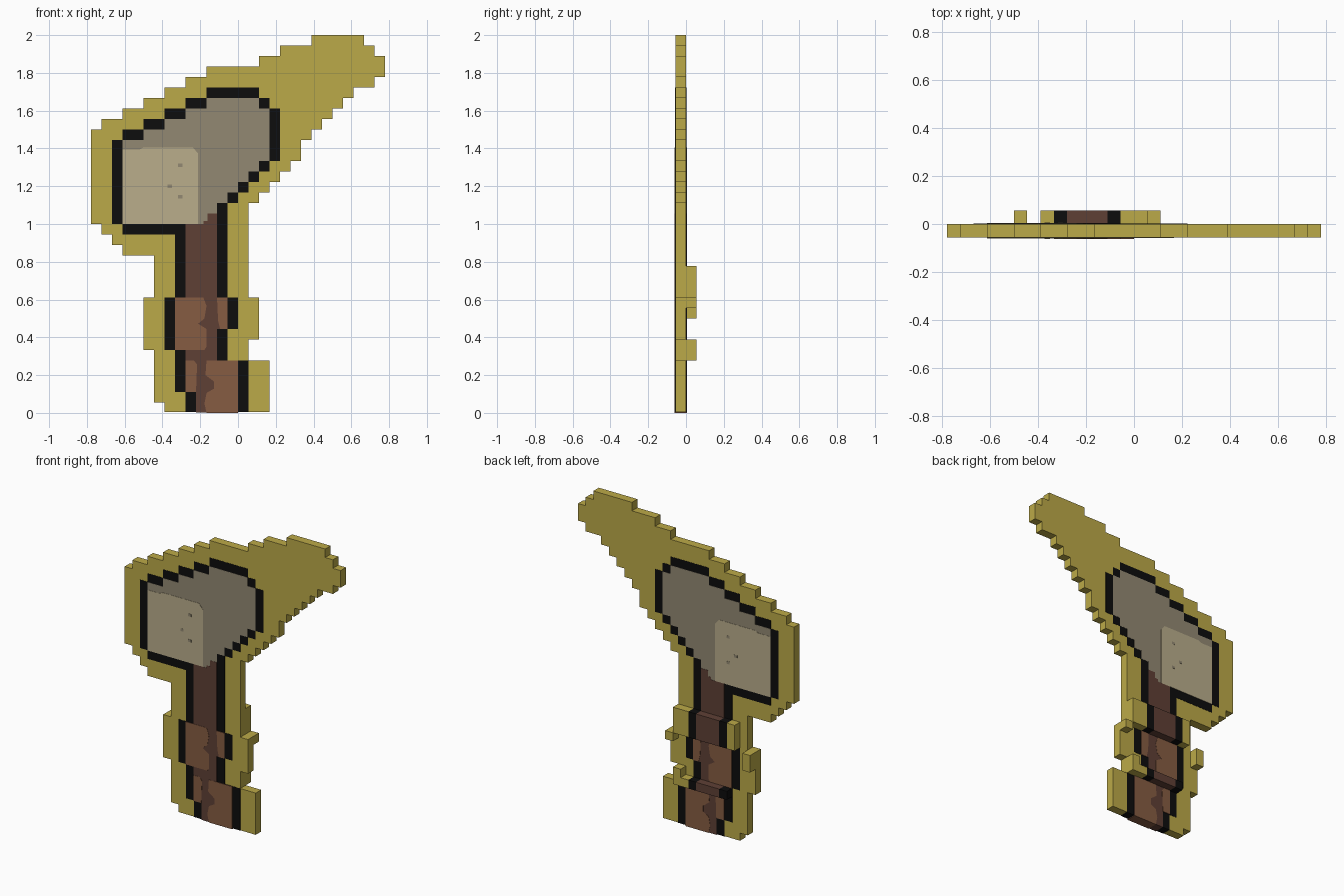
import bpy
import bmesh

default_cube = bpy.data.objects.get("Cube")
if default_cube:
    bpy.data.objects.remove(default_cube, do_unlink=True)

PIXEL = 1 / 18        # size of one pixel of the cut-out
STEP = 0.0015         # how far each painted layer stands proud
TOP_LAYER = 4
HALF_WIDTH = 14       # columns on each side of the centre


def make_material(name, colour):
    mat = bpy.data.materials.new(name)
    mat.use_nodes = True
    rgba = (*colour, 1)
    mat.diffuse_color = rgba
    bsdf = next(n for n in mat.node_tree.nodes if n.type == "BSDF_PRINCIPLED")
    bsdf.inputs["Base Color"].default_value = rgba
    bsdf.inputs["Roughness"].default_value = 0.9
    return mat


gold = make_material("gold", (0.5, 0.4, 0.065))
black = make_material("black", (0.004, 0.004, 0.004))
stone = make_material("stone_grey", (0.29, 0.25, 0.17))
pale_stone = make_material("pale_stone", (0.49, 0.42, 0.26))
dark_wood = make_material("dark_wood", (0.114, 0.051, 0.036))
light_wood = make_material("light_wood", (0.24, 0.107, 0.054))


def prism(name, points, mat, y_front, y_back, base=0.0):
    """Extrude a (column, row) outline between two depths."""
    bm = bmesh.new()
    verts = [bm.verts.new(((c - HALF_WIDTH) * PIXEL, y_front, max(r * PIXEL, base)))
             for c, r in points]
    face = bm.faces.new(verts)
    extruded = bmesh.ops.extrude_face_region(bm, geom=[face])["geom"]
    moved = [v for v in extruded if isinstance(v, bmesh.types.BMVert)]
    bmesh.ops.translate(bm, verts=moved, vec=(0, y_back - y_front, 0))
    bmesh.ops.recalc_face_normals(bm, faces=bm.faces)
    mesh = bpy.data.meshes.new(name)
    bm.to_mesh(mesh)
    bm.free()
    mesh.materials.append(mat)
    obj = bpy.data.objects.new(name, mesh)
    bpy.context.collection.objects.link(obj)
    return obj


def layer(name, points, mat, level):
    """A shape running through the slab and showing on both sides."""
    rise = level * STEP
    return prism(name, points, mat, -PIXEL - rise, rise, (TOP_LAYER - level) * STEP)


def rect(left, bottom, right, top):
    return [(left, bottom), (right, bottom), (right, top), (left, top)]


def stairs(bottom, left, right):
    """Stepped outline; each side is a list of (column, row where it ends)."""
    def climb(side):
        points, row = [], bottom
        for col, end in side:
            points += [(col, row), (col, end)]
            row = end
        return points
    return climb(right) + climb(left)[::-1]


def diagonal(col, row, count, run=1):
    """Steps one row high, moving over by run columns each time."""
    return [(col + i * run, row + i + 1) for i in range(count)]


# Stepped slab: handle, head and swept-back tip
layer("body_slab", stairs(
    0,
    [(7, 1), (6, 6), (5, 11), (6, 15)] + diagonal(3, 15, 3, -1)
    + [(0, 27)] + diagonal(1, 27, 6, 2) + [(16, 34), (18, 35), (21, 36)],
    [(17, 5), (15, 7), (16, 11), (15, 20)] + diagonal(16, 20, 4)
    + [(20, 26)] + diagonal(21, 26, 5) + [(27, 32), (28, 34), (27, 35), (26, 36)],
), gold, 0)

# Dark outline around the head and handle
layer("dark_outline", stairs(
    0,
    [(9, 2), (8, 6), (7, 11), (8, 17), (3, 18), (2, 26)]
    + diagonal(3, 26, 5, 2),
    [(15, 5), (13, 8), (14, 11), (13, 20)] + diagonal(14, 20, 4)
    + [(18, 29), (17, 30), (16, 31)],
), black, 1)

# Stone head and its paler striking end
layer("stone_head", stairs(
    18,
    [(3, 26)] + diagonal(5, 26, 4, 2),
    [(12, 20)] + diagonal(13, 20, 4) + [(17, 29), (16, 30)],
), stone, 2)
layer("pale_head_panel", [
    (3, 18), (10.2, 18), (10.2, 24.7), (9.7, 25.3), (5, 25.3), (4.6, 25.1), (3, 25.1),
], pale_stone, 3)
for i, (c, r) in enumerate([(8.5, 23.6), (7.5, 21.6), (8.5, 20.6)]):
    layer(f"head_speck_{i}", rect(c - 0.2, r - 0.15, c + 0.2, r + 0.15), stone, 4)

# Wooden handle with lighter grips
layer("handle", stairs(
    0,
    [(10, 2), (9, 6), (8, 11), (9, 18), (10.7, 18.3), (11.1, 19)],
    [(14, 5), (12, 8), (13, 11), (12, 19)],
), dark_wood, 3)
layer("upper_grip_left", [
    (8, 6), (10.8, 6), (11, 6.3), (11, 8), (10.2, 8.5), (10.8, 9), (11, 10.2),
    (10.7, 11), (8, 11),
], light_wood, 4)
layer("upper_grip_right", [
    (12.3, 8), (13, 8), (13, 11), (12, 11), (12.1, 8.8),
], light_wood, 4)
layer("lower_grip_left", [
    (9, 2), (10, 2), (10.1, 4.6), (9.8, 5), (9, 5),
], light_wood, 4)
layer("lower_grip_right", [
    (11, 0), (14, 0), (14, 5), (11, 5), (10.9, 3.6), (11.7, 3), (11.7, 2.3),
    (11, 1.9), (10.8, 0.9),
], light_wood, 4)

# Raised bands on the back
BACK_PARTS = [
    ("upper_band_right_end", gold, (7, 11, 8, 14)),
    ("upper_band_right_edge", black, (8, 11, 9, 14)),
    ("upper_band_wood", dark_wood, (9, 11, 12, 14)),
    ("upper_band_left_edge", black, (12, 11, 13, 14)),
    ("upper_band_left_end", gold, (13, 11, 15, 14)),
    ("left_stub", gold, (15, 10, 16, 11)),
    ("right_stub", gold, (5, 9, 6, 11)),
    ("lower_band_right_edge", black, (8, 5, 9, 6)),
    ("lower_band_wood", dark_wood, (9, 5, 12, 6)),
    ("lower_band_left_edge", black, (12, 5, 13, 6)),
    ("lower_band_left_end", gold, (13, 5, 14, 6)),
    ("lower_band_tab", gold, (14, 5, 15, 7)),
]
for name, mat, box in BACK_PARTS:
    prism(name, rect(*box), mat, 0, PIXEL)
